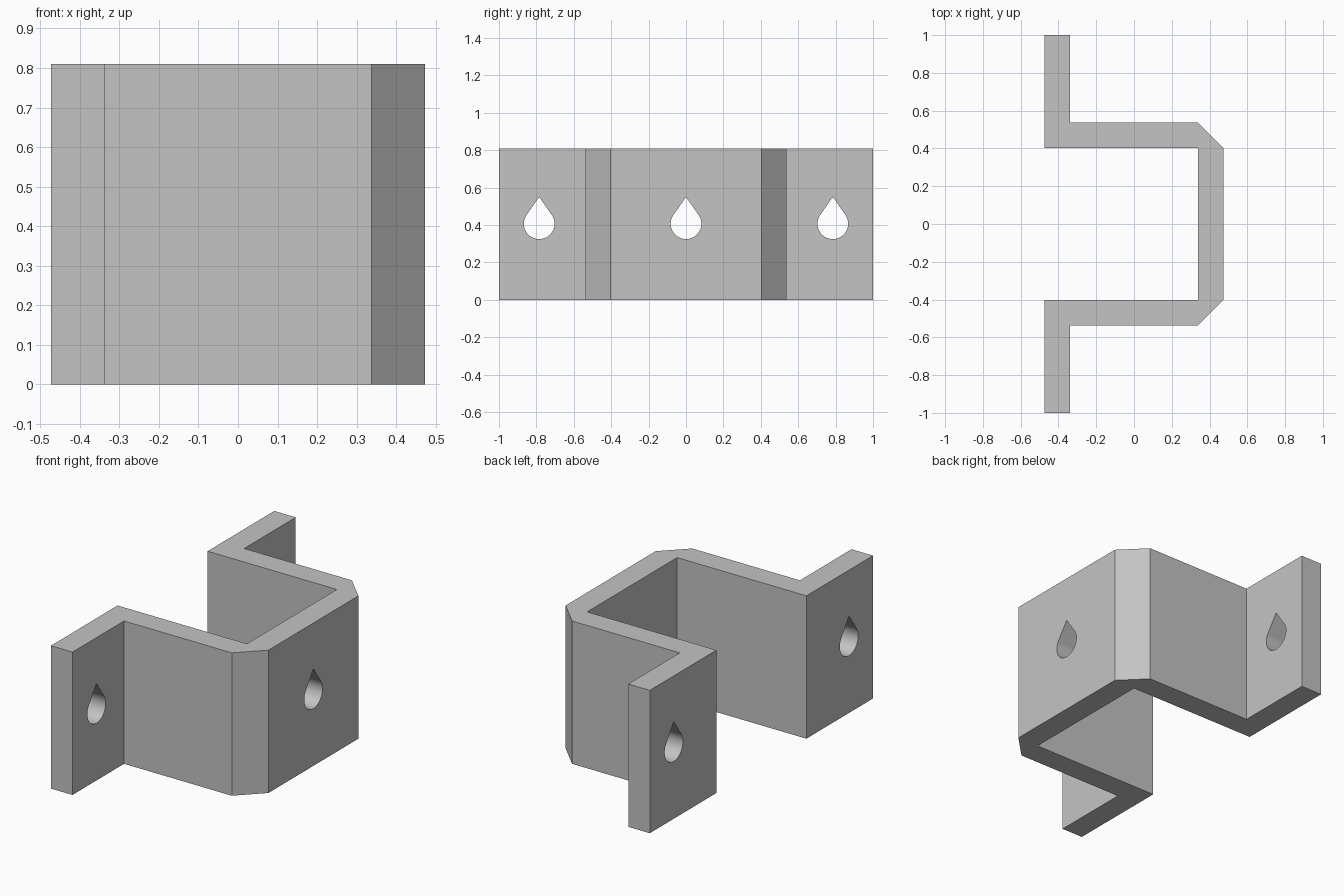
import bpy, bmesh, math

default = bpy.data.objects.get("Cube")
if default:
    bpy.data.objects.remove(default, do_unlink=True)

HALF_X, HEIGHT, WALL = 0.473, 0.81, 0.135
OUTER_Y = 0.538                      # outer face of the channel side walls
INNER_Y = OUTER_Y - WALL
HOLE_R, HOLE_Z, TIP_Z = 0.082, 0.407, 0.55

grey = bpy.data.materials.new("plain grey")
grey.use_nodes = True
colour = (0.55, 0.55, 0.55, 1)
grey.diffuse_color = colour
grey.node_tree.nodes["Principled BSDF"].inputs["Base Color"].default_value = colour


def extrude_profiles(name, profiles, direction):
    """Make one object from closed outlines swept along a direction."""
    bm = bmesh.new()
    for points in profiles:
        face = bm.faces.new([bm.verts.new(p) for p in points])
        swept = bmesh.ops.extrude_face_region(bm, geom=[face], use_keep_orig=True)
        moved = [g for g in swept["geom"] if isinstance(g, bmesh.types.BMVert)]
        bmesh.ops.translate(bm, verts=moved, vec=direction)
    bmesh.ops.recalc_face_normals(bm, faces=bm.faces)
    mesh = bpy.data.meshes.new(name)
    bm.to_mesh(mesh)
    bm.free()
    mesh.materials.append(grey)
    obj = bpy.data.objects.new(name, mesh)
    bpy.context.collection.objects.link(obj)
    return obj


def teardrop(y):
    """Round hole outline with tangent lines meeting at a point on top."""
    start = math.acos(HOLE_R / (TIP_Z - HOLE_Z))
    steps = 40
    outline = [(-1, y, TIP_Z)]
    for i in range(steps + 1):
        a = start + (2 * math.pi - 2 * start) * i / steps
        outline.append((-1, y + HOLE_R * math.sin(a), HOLE_Z + HOLE_R * math.cos(a)))
    return outline


# Bracket: half outline from the flange end to the chamfer, mirrored in y
outside = [(-HALF_X + WALL, 1), (-HALF_X + WALL, OUTER_Y),
           (HALF_X - WALL, OUTER_Y), (HALF_X, INNER_Y)]
inside = [(HALF_X - WALL, INNER_Y), (-HALF_X, INNER_Y), (-HALF_X, 1)]
flip = lambda pts: [(x, -y) for x, y in reversed(pts)]
outline = outside + flip(outside) + flip(inside) + inside
bracket = extrude_profiles("bracket", [[(x, y, 0) for x, y in outline]], (0, 0, HEIGHT))

# Teardrop holes through both flanges and the web
cutter = extrude_profiles("hole_cutter", [teardrop(y) for y in (-0.785, 0, 0.785)], (2, 0, 0))
cutter.hide_render = True
cut = bracket.modifiers.new("holes", "BOOLEAN")
cut.operation = "DIFFERENCE"
cut.solver = "EXACT"
cut.object = cutter

bpy.ops.object.select_all(action="DESELECT")
bracket.select_set(True)
bpy.context.view_layer.objects.active = bracket
bpy.ops.object.modifier_apply(modifier=cut.name)
bpy.data.objects.remove(cutter, do_unlink=True)
bpy.ops.object.shade_smooth_by_angle(angle=math.radians(30))
